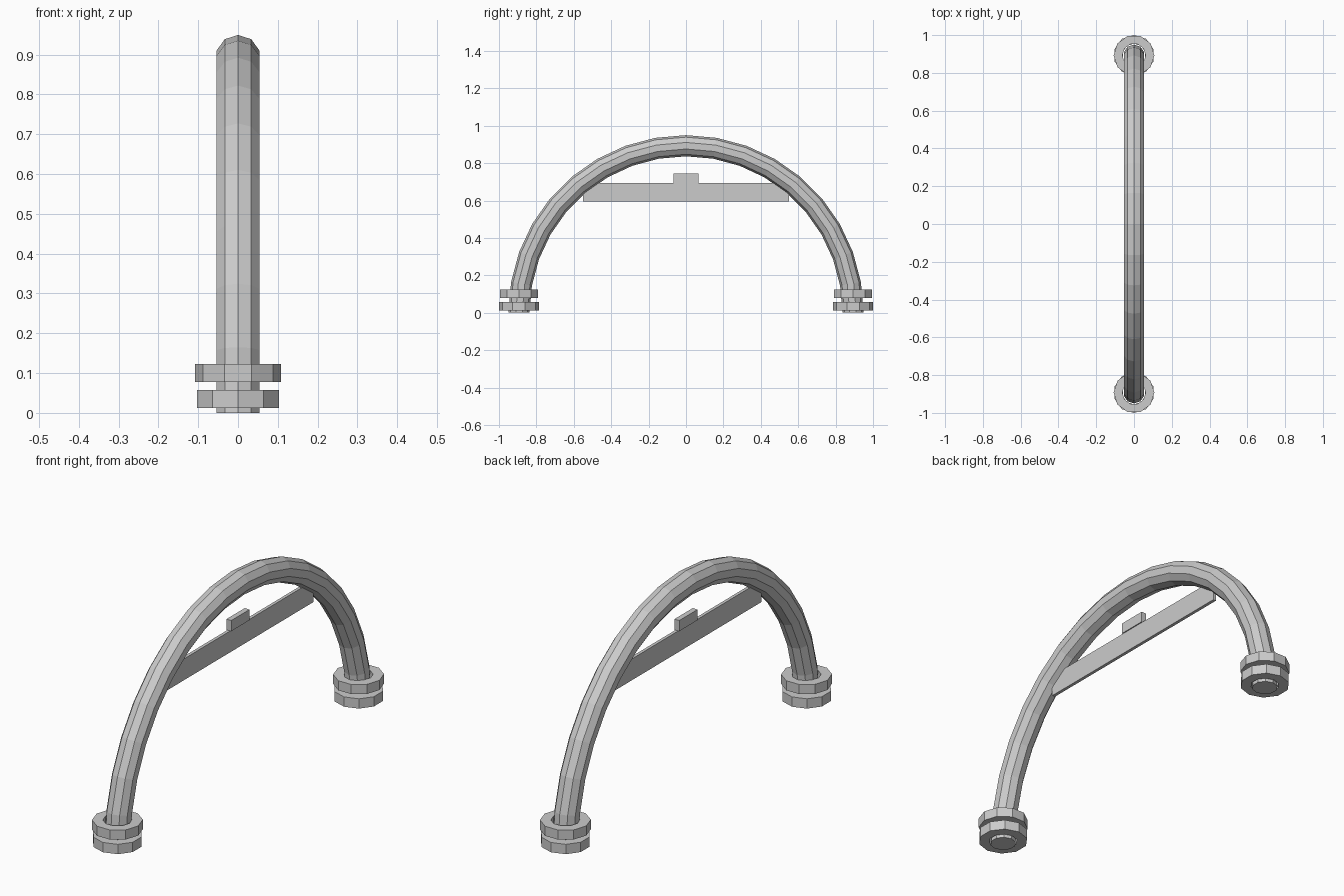
import bpy, bmesh, math
from mathutils import Matrix, Vector

if "Cube" in bpy.data.objects:
    bpy.data.objects.remove(bpy.data.objects["Cube"])

ARCH_R = 0.893   # centre line of the hoop
TUBE_R = 0.0565
SIDES = 10

grey = bpy.data.materials.new("light_grey")
grey.use_nodes = True
colour = (0.6, 0.6, 0.6, 1)
grey.diffuse_color = colour
grey.node_tree.nodes["Principled BSDF"].inputs["Base Color"].default_value = colour


def finish(name, bm):
    bmesh.ops.recalc_face_normals(bm, faces=bm.faces)
    mesh = bpy.data.meshes.new(name)
    bm.to_mesh(mesh)
    bm.free()
    mesh.materials.append(grey)
    obj = bpy.data.objects.new(name, mesh)
    bpy.context.collection.objects.link(obj)
    return obj


def box(name, size, z):
    bm = bmesh.new()
    bmesh.ops.create_cube(bm, size=1)
    bmesh.ops.scale(bm, vec=size, verts=bm.verts)
    bmesh.ops.translate(bm, vec=(0, 0, z), verts=bm.verts)
    return finish(name, bm)


def collar(name, y, z, height, turn):
    """Ten-sided ring with a round hole for the tube."""
    bm = bmesh.new()
    profile = [(0.062, 0), (0.108, 0), (0.108, height), (0.062, height)]
    verts = [bm.verts.new((r, 0, h)) for r, h in profile]
    edges = [bm.edges.new((verts[i], verts[(i + 1) % 4])) for i in range(4)]
    bmesh.ops.spin(bm, geom=verts + edges, cent=(0, 0, 0), axis=(0, 0, 1),
                   angle=math.tau, steps=SIDES, use_merge=True)
    bmesh.ops.remove_doubles(bm, verts=bm.verts, dist=0.0005)
    bmesh.ops.transform(bm, verts=bm.verts,
                        matrix=Matrix.Translation((0, y, z)) @ Matrix.Rotation(turn, 4, "Z"))
    return finish(name, bm)


# Half-circle hoop: a capped ten-sided tube
bm = bmesh.new()
rings = []
for step in range(19):
    a = math.pi * step / 18
    out = Vector((0, -math.cos(a), math.sin(a)))
    ring = []
    for i in range(SIDES):
        t = math.tau * i / SIDES
        co = out * (ARCH_R + TUBE_R * math.cos(t)) + Vector((TUBE_R * math.sin(t), 0, 0))
        ring.append(bm.verts.new(co))
    rings.append(ring)
for a, b in zip(rings, rings[1:]):
    for i in range(SIDES):
        j = (i + 1) % SIDES
        bm.faces.new((a[i], a[j], b[j], b[i]))
bm.faces.new(rings[0])
bm.faces.new(rings[-1])
finish("hoop_tube", bm)

# Two collars around each foot, turned half a side from each other
for side, y in (("front", -ARCH_R), ("back", ARCH_R)):
    collar(side + "_lower_collar", y, 0.012, 0.046, math.pi / 2)
    collar(side + "_upper_collar", y, 0.078, 0.045, 0)

# Cross bar between the legs with a small block on top
box("cross_bar", (0.015, 1.1, 0.1), 0.645)
box("bar_block", (0.025, 0.135, 0.05), 0.72)
